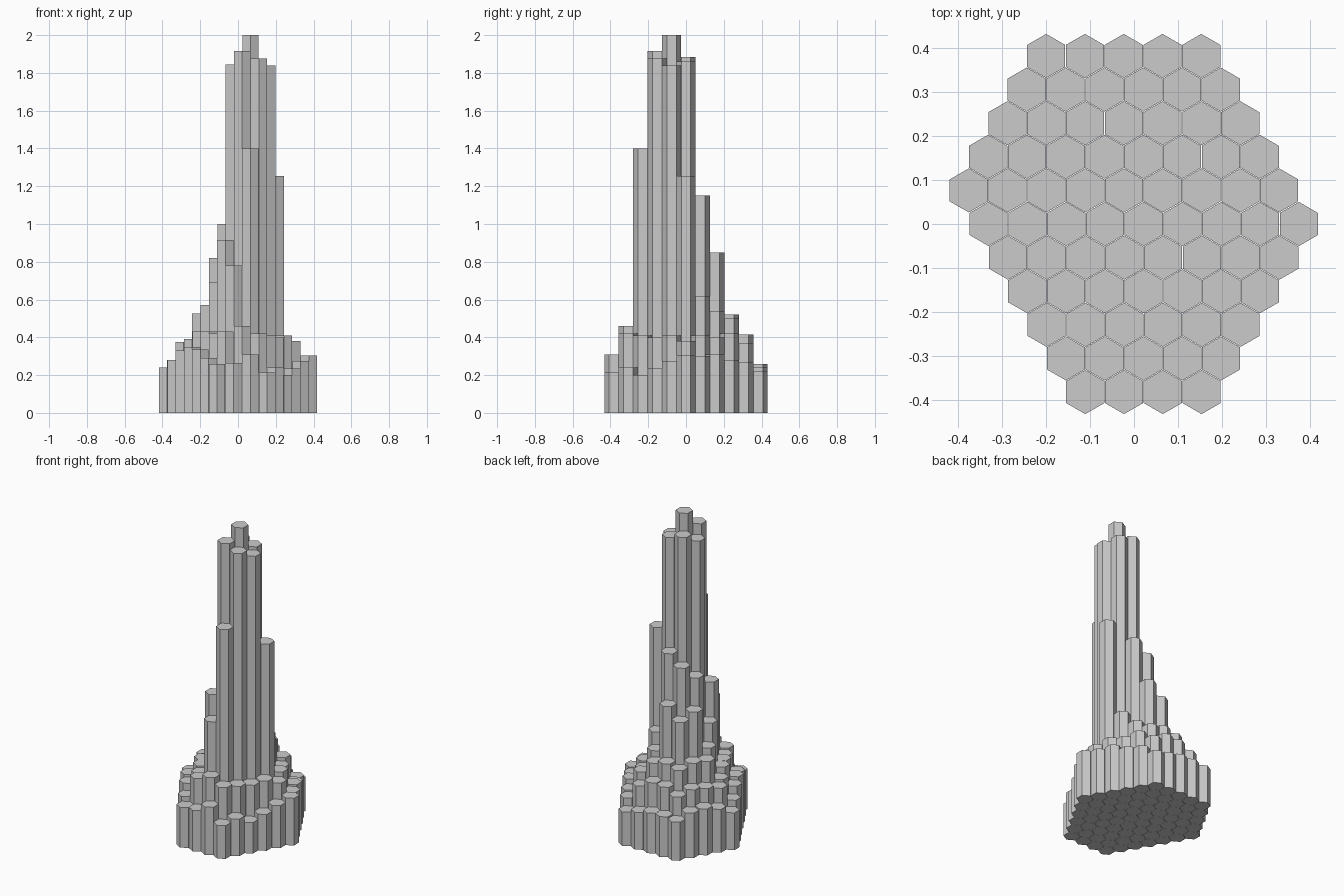
import bpy, math

PITCH = 0.0883            # column spacing along a row
ROW = 0.0765              # spacing between rows
RADIUS = 0.0502           # hexagon corner radius

# Rows from back to front: first column x, then column heights left to right
rows = [
    (-0.200, [0.25, 0.26, 0.26, 0.24, 0.22]),
    (-0.244, [0.29, 0.37, 0.41, 0.415, 0.37, 0.27]),
    (-0.288, [0.30, 0.40, 0.50, 0.52, 0.50, 0.42, 0.28]),
    (-0.332, [0.28, 0.39, 0.53, 0.77, 0.85, 0.54, 0.40, 0.31]),
    (-0.376, [0.24, 0.375, 0.525, 0.82, 1.08, 1.15, 0.62, 0.41, 0.30]),
    (-0.331, [0.28, 0.39, 0.57, 1.00, 1.885, 1.86, 1.255, 0.38, 0.305]),
    (-0.287, [0.33, 0.43, 0.69, 1.845, 2.00, 1.84, 0.41, 0.275]),
    (-0.243, [0.35, 0.43, 0.915, 1.915, 1.875, 0.40, 0.235]),
    (-0.199, [0.335, 0.42, 0.78, 1.40, 0.41, 0.20]),
    (-0.155, [0.29, 0.43, 0.46, 0.42, 0.24]),
    (-0.111, [0.26, 0.265, 0.31, 0.215]),
]


def basalt_column(name, x, y, height):
    """Six-sided upright prism with its corners pointing along y."""
    ring = [(RADIUS * math.cos(a), RADIUS * math.sin(a))
            for a in (math.radians(30 + 60 * i) for i in range(6))]
    verts = [(px, py, z) for z in (0.0, height) for px, py in ring]
    faces = [tuple(range(5, -1, -1)), tuple(range(6, 12))]
    faces += [(i, (i + 1) % 6, (i + 1) % 6 + 6, i + 6) for i in range(6)]
    mesh = bpy.data.meshes.new(name)
    mesh.from_pydata(verts, [], faces)
    obj = bpy.data.objects.new(name, mesh)
    obj.location = (x, y, 0)
    bpy.context.collection.objects.link(obj)


# Honeycomb of columns rising to a steep peak
for r, (x0, heights) in enumerate(rows):
    for c, h in enumerate(heights):
        basalt_column(f"stone_column_{r + 1}_{c + 1}", x0 + c * PITCH, (5 - r) * ROW, h)
